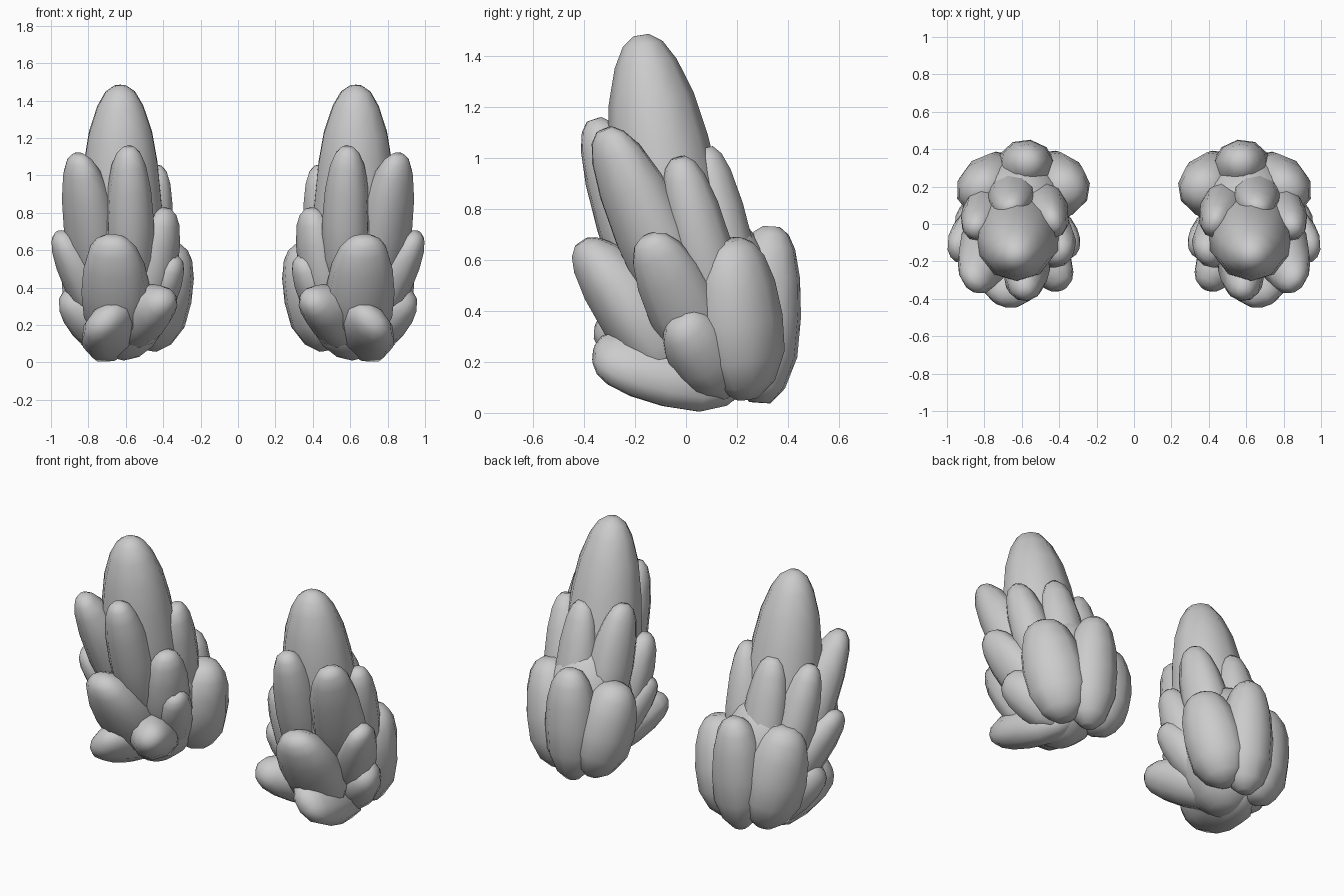
import bpy, bmesh, math
from mathutils import Vector

if "Cube" in bpy.data.objects:
    bpy.data.objects.remove(bpy.data.objects["Cube"])

# Lengthwise profiles: (position along axis, relative radius)
BLUNT = [(0, .3), (.09, .68), (.27, .97), (.5, 1), (.72, .9), (.88, .71), (.96, .5), (1, .24)]
SPIKE = [(0, .3), (.09, .7), (.3, 1), (.5, 1.02), (.7, .9), (.82, .77), (.92, .56), (.975, .36), (1, .14)]
SIDES = 10


def finish(name, bm):
    bmesh.ops.recalc_face_normals(bm, faces=bm.faces)
    for f in bm.faces:
        f.smooth = True
    me = bpy.data.meshes.new(name)
    bm.to_mesh(me)
    bm.free()
    ob = bpy.data.objects.new(name, me)
    bpy.context.collection.objects.link(ob)
    # the second cluster is a mirror image across x = 0
    ob.modifiers.new("mirror", 'MIRROR').use_mirror_merge = False
    return ob


def petal(name, base, tip, width, depth, profile=BLUNT, inner=1.7):
    """Bullet-shaped petal; its hidden inner half is deeper so it merges with its neighbours."""
    base, tip = Vector(base), Vector(tip)
    axis = tip - base
    d = axis.normalized()
    mid = (base + tip) / 2
    out = Vector((mid.x - .62, mid.y - .02, 0))
    if out.length < .12:
        out = Vector((0, -1, 0))
    out = (out - d * out.dot(d)).normalized()
    side = d.cross(out)
    bm = bmesh.new()
    rings = []
    for t, r in profile:
        k = 1 + (inner - 1) * min(1, 2 * (1 - t)) * min(1, 3 * t)
        ring = []
        for i in range(SIDES):
            a = math.tau * i / SIDES
            c = math.cos(a) * (k if math.cos(a) < 0 else 1)
            ring.append(bm.verts.new(base + axis * t + out * (c * r * depth)
                                     + side * (math.sin(a) * r * width)))
        rings.append(ring)
    for lo, hi in zip(rings, rings[1:]):
        for i in range(SIDES):
            j = (i + 1) % SIDES
            bm.faces.new((lo[i], lo[j], hi[j], hi[i]))
    bm.faces.new(rings[0])
    bm.faces.new(rings[-1])
    return finish(name, bm)


# Rounded heart that the petals grow from
bm = bmesh.new()
bmesh.ops.create_uvsphere(bm, u_segments=14, v_segments=10, radius=1)
for v in bm.verts:
    v.co = Vector((.61 + .27 * v.co.x, .07 + .29 * v.co.y, .41 + .4 * v.co.z))
finish("heart", bm)

# Central spike
petal("central_spike", (.62, .04, .08), (.63, -.175, 1.48), .23, .22, SPIKE, 1)

# name, base, tip, half width, half depth
PETALS = [
    # front
    ("front_upper_petal", (.57, -.1, .35), (.585, -.36, 1.15), .13, .125),
    ("front_middle_petal", (.64, -.02, .1), (.675, -.41, .67), .185, .13),
    # outer side
    ("outer_front_upper_petal", (.74, .03, .3), (.855, -.32, 1.11), .155, .12),
    ("outer_upper_petal", (.76, .15, .3), (.85, -.03, 1.0), .12, .115),
    ("outer_middle_petal", (.69, .12, .15), (.96, -.15, .69), .145, .105),
    ("outer_lower_petal", (.66, .18, .09), (.92, -.03, .37), .14, .12),
    ("outer_back_petal", (.71, .24, .06), (.83, .18, .68), .185, .16),
    # back
    ("back_upper_petal", (.645, .25, .2), (.66, .08, 1.04), .135, .11),
    ("back_lower_petal", (.58, .29, .04), (.57, .335, .73), .155, .14),
    # inner side
    ("inner_front_lower_petal", (.6, .1, .13), (.38, -.34, .35), .14, .12),
    ("inner_front_middle_petal", (.52, .08, .15), (.33, -.14, .56), .12, .1),
    ("inner_middle_petal", (.5, 0, .2), (.385, -.16, .82), .14, .115),
    ("inner_upper_petal", (.48, .15, .35), (.43, 0, 1.05), .135, .105),
    ("inner_back_petal", (.48, .25, .07), (.345, .18, .64), .175, .165),
]
for p in PETALS:
    petal(*p)
petal("front_lower_petal", (.62, .22, .12), (.72, -.36, .23), .19, .125, inner=1)
